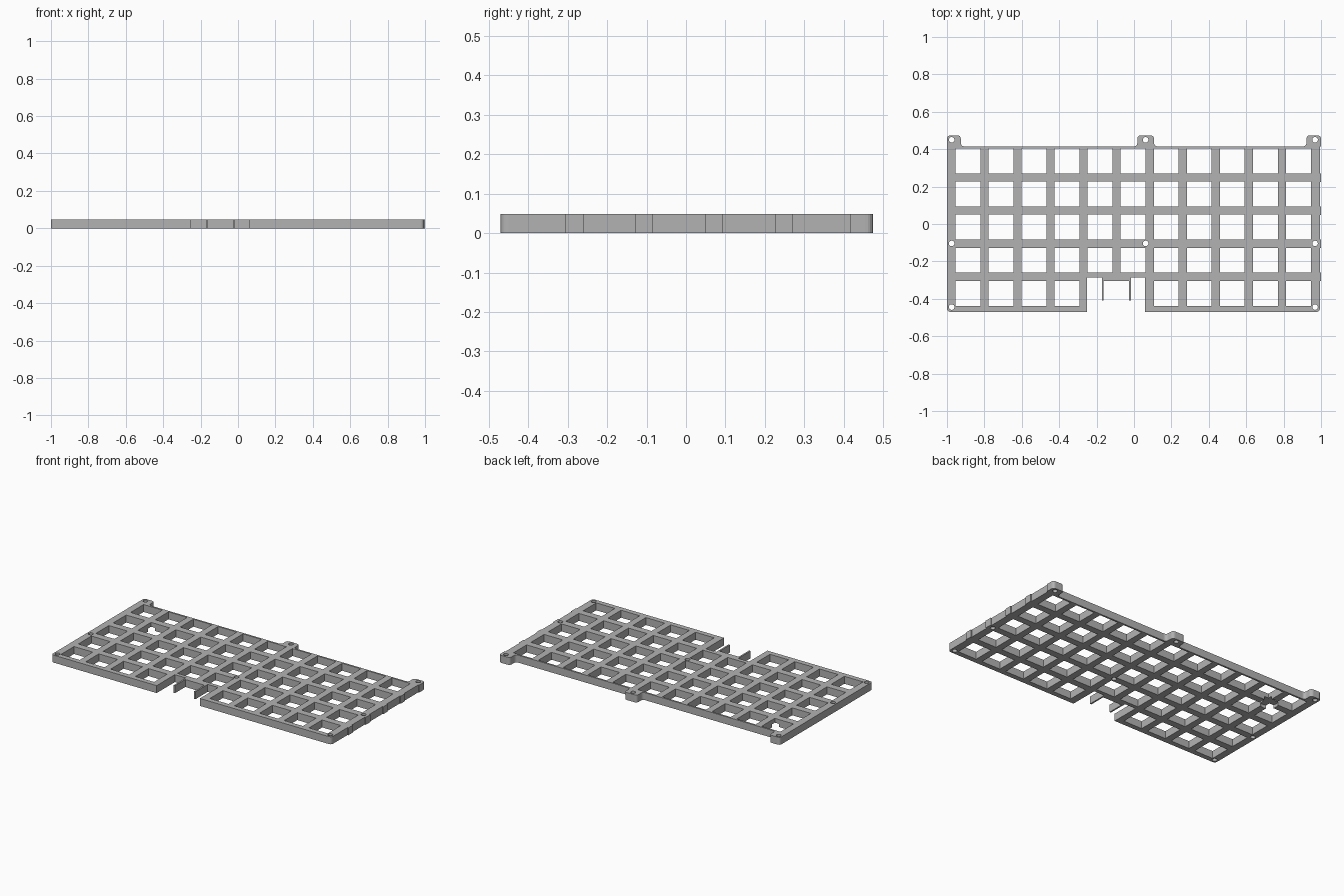
import bpy, bmesh, math
from mathutils import Vector

cube = bpy.data.objects.get("Cube")
if cube:
    bpy.data.objects.remove(cube, do_unlink=True)

THICK = 0.048
PITCH = 0.177
HOLE = 0.133
EDGE = 0.994
BACK = 0.415

grey = bpy.data.materials.new("plain grey")
grey.use_nodes = True
colour = (0.45, 0.45, 0.45, 1)
grey.diffuse_color = colour
grey.node_tree.nodes["Principled BSDF"].inputs["Base Color"].default_value = colour


def rounded(points):
    """Replace each (x, y, radius) corner that has a radius by a short arc."""
    out = []
    for i, p in enumerate(points):
        c = Vector(p[:2])
        if len(p) < 3:
            out.append(c)
            continue
        a = c + (Vector(points[i - 1][:2]) - c).normalized() * p[2]
        b = c + (Vector(points[(i + 1) % len(points)][:2]) - c).normalized() * p[2]
        for k in range(6):
            t = k / 5
            out.append(a * (1 - t) ** 2 + c * 2 * t * (1 - t) + b * t * t)
    return out


def circle(x, y, r, n=20):
    return [Vector((x + r * math.cos(math.tau * k / n),
                    y + r * math.sin(math.tau * k / n))) for k in range(n)]


def rectangle(x, y, w, h):
    return [Vector((x + sx * w / 2, y + sy * h / 2))
            for sx, sy in ((-1, -1), (1, -1), (1, 1), (-1, 1))]


# Front edge with the notch and its two thin prongs
outline = [(-1, -0.47, 0.02), (-0.25, -0.47), (-0.25, -0.285), (-0.172, -0.285),
           (-0.172, -0.41), (-0.162, -0.41), (-0.162, -0.305), (-0.026, -0.305),
           (-0.026, -0.41), (-0.016, -0.41), (-0.016, -0.285), (0.058, -0.285),
           (0.058, -0.47), (EDGE, -0.47, 0.02)]
# Left side with a shallow bump at the end of each cross bar
bars = [0.248 - PITCH * j for j in range(4)]
for y in reversed(bars):
    outline += [(EDGE, y - 0.023), (1, y - 0.023), (1, y + 0.023), (EDGE, y + 0.023)]
# Back edge with three screw tabs
outline += [(EDGE, BACK), (1, BACK), (1, 0.474, 0.02), (0.922, 0.474, 0.02),
            (0.922, BACK, 0.02), (0.107, BACK, 0.02), (0.107, 0.474, 0.02),
            (0.018, 0.474, 0.02), (0.018, BACK, 0.02), (-0.926, BACK, 0.02),
            (-0.926, 0.474, 0.02), (-1, 0.474, 0.02)]

loops = [rounded(outline)]
# Grid of square openings, leaving out the two where the notch is
for i in range(11):
    for j in range(5):
        if j == 4 and i in (4, 5):
            continue
        loops.append(rectangle(-0.888 + 0.1767 * i, 0.337 - PITCH * j, HOLE, HOLE))
# Screw holes
for x in (-0.975, 0.062, 0.968):
    for y in (0.45, -0.104, -0.444):
        if x != 0.062 or y != -0.444:
            loops.append(circle(x, y, 0.015))

# Plate as a filled, extruded flat profile
curve = bpy.data.curves.new("plate", "CURVE")
curve.dimensions = "2D"
curve.fill_mode = "BOTH"
curve.extrude = THICK / 2
for pts in loops:
    spline = curve.splines.new("POLY")
    spline.points.add(len(pts) - 1)
    for sp, p in zip(spline.points, pts):
        sp.co = (p.x, p.y, 0, 1)
    spline.use_cyclic_u = True
profile = bpy.data.objects.new("plate_profile", curve)
bpy.context.collection.objects.link(profile)
bpy.context.view_layer.update()
mesh = bpy.data.meshes.new_from_object(
    profile.evaluated_get(bpy.context.evaluated_depsgraph_get()))
bpy.data.objects.remove(profile, do_unlink=True)

bm = bmesh.new()
bm.from_mesh(mesh)
bmesh.ops.remove_doubles(bm, verts=bm.verts, dist=0.0002)
bmesh.ops.translate(bm, verts=bm.verts, vec=(0, 0, THICK / 2))
bmesh.ops.recalc_face_normals(bm, faces=bm.faces)
bm.to_mesh(mesh)
bm.free()
mesh.materials.clear()
mesh.materials.append(grey)
for f in mesh.polygons:
    f.material_index = 0
    f.use_smooth = False
plate = bpy.data.objects.new("switch_plate", mesh)
bpy.context.collection.objects.link(plate)

# Shallow round pocket in the underside
bpy.ops.mesh.primitive_cylinder_add(vertices=32, radius=0.055, depth=0.04,
                                    location=(-0.8, 0.248, 0))
cutter = bpy.context.object
cutter.name = "pocket_cutter"
cutter.data.materials.append(grey)
cutter.hide_render = True
cutter.hide_set(True)
cut = plate.modifiers.new("pocket", "BOOLEAN")
cut.operation = "DIFFERENCE"
cut.solver = "EXACT"
cut.object = cutter
